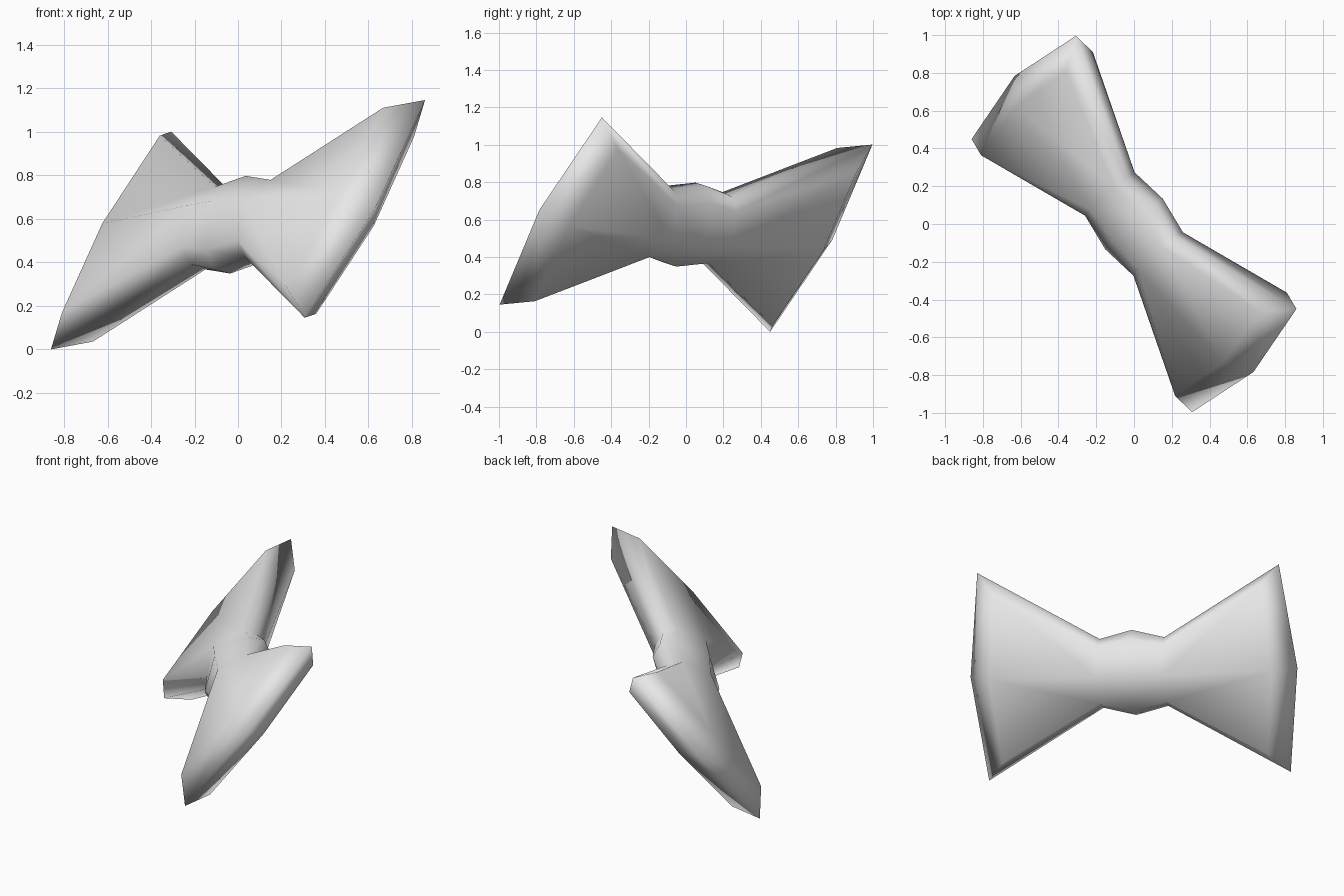
import bpy, bmesh, math
from mathutils import Matrix, Vector

if "Cube" in bpy.data.objects:
    bpy.data.objects.remove(bpy.data.objects["Cube"])

# tilted local frame of the bow: length, height, thickness
U = Vector((0.626, -0.776, 0.078)).normalized()
V = Vector((0.434, 0.434, 0.789))
V = (V - U * V.dot(U)).normalized()
W = U.cross(V)

# cloth material
cloth = bpy.data.materials.new("light_grey_cloth")
cloth.diffuse_color = (0.8, 0.8, 0.8, 1)
cloth.use_nodes = True
cloth.node_tree.nodes["Principled BSDF"].inputs["Base Color"].default_value = cloth.diffuse_color

bm = bmesh.new()


def ring(ridge, corner, side):
    """Eight-sided section; each entry is (length, height, thickness)."""
    (ru, rv), (cu, cv, cw), (su, sw) = ridge, corner, side
    pts = [(ru, rv, 0), (cu, cv, cw), (su, 0, sw), (cu, -cv, cw),
           (ru, -rv, 0), (cu, -cv, -cw), (su, 0, -sw), (cu, cv, -cw)]
    return [bm.verts.new(p) for p in pts]


# knot centre, knot edge, wing end with pointed tips
rings = [ring((0, 0.26), (0, 0.215, 0.09), (0, 0.18)),
         ring((0.2, 0.21), (0.205, 0.175, 0.085), (0.2, 0.17)),
         ring((0.932, 0.634), (0.82, 0.515, 0.11), (0.874, 0.12))]
for a, b in zip(rings, rings[1:]):
    for i in range(8):
        j = (i + 1) % 8
        bm.faces.new((a[i], a[j], b[j], b[i]))

# end cap meeting at a middle point
end = rings[-1]
mid = bm.verts.new((1.01, 0, 0))
for i in range(8):
    bm.faces.new((end[i], end[(i + 1) % 8], mid))

# mirrored second wing
geom = bm.verts[:] + bm.edges[:] + bm.faces[:]
dup = bmesh.ops.duplicate(bm, geom=geom)["geom"]
for v in dup:
    if isinstance(v, bmesh.types.BMVert):
        v.co.x = -v.co.x
bmesh.ops.remove_doubles(bm, verts=bm.verts[:], dist=0.0005)
bmesh.ops.recalc_face_normals(bm, faces=bm.faces[:])

# tilt into place, resting on the ground
rot = Matrix((U, V, W)).transposed().to_4x4()
bm.transform(rot)
low = min(v.co.z for v in bm.verts)
bm.transform(Matrix.Translation((0, 0, -low)))

me = bpy.data.meshes.new("bow")
bm.to_mesh(me)
bm.free()
me.materials.append(cloth)
bow = bpy.data.objects.new("bow", me)
bpy.context.collection.objects.link(bow)
bpy.context.view_layer.objects.active = bow
bow.select_set(True)
bpy.ops.object.shade_smooth_by_angle(angle=math.radians(100))
